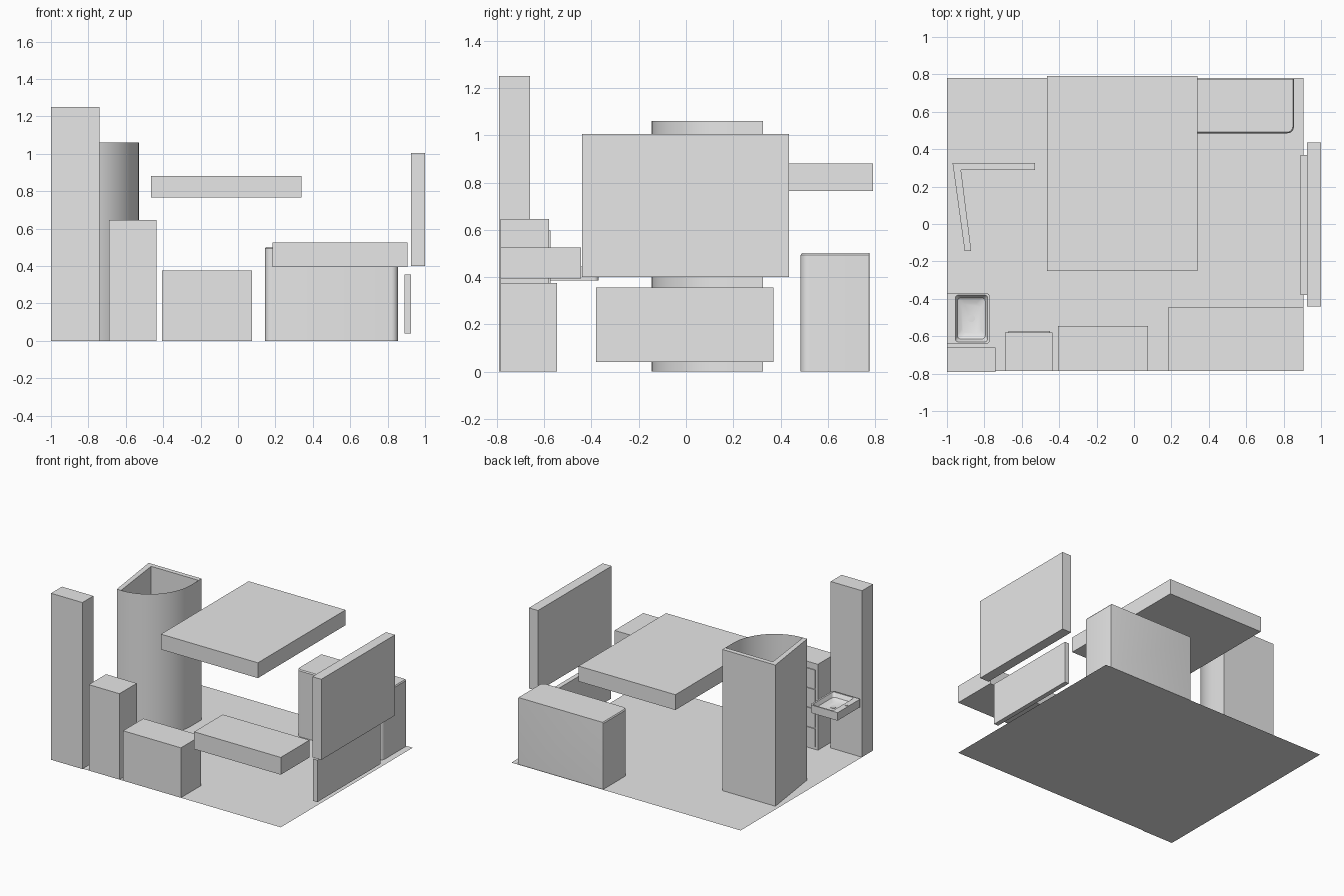
import bpy, bmesh, math

cube = bpy.data.objects.get("Cube")
if cube:
    bpy.data.objects.remove(cube, do_unlink=True)

grey = bpy.data.materials.new("plain_grey")
grey.use_nodes = True
colour = (0.8, 0.8, 0.8, 1)
grey.diffuse_color = colour
grey.node_tree.nodes["Principled BSDF"].inputs["Base Color"].default_value = colour


def loft(name, rings, closed=True, smooth=False):
    """Skin a stack of (outline, height) rings; closed lofts get end caps."""
    bm = bmesh.new()
    loops = [[bm.verts.new((x, y, z)) for x, y in pts] for pts, z in rings]
    count = len(loops[0])
    for low, high in zip(loops, loops[1:]):
        for i in range(count if closed else count - 1):
            j = (i + 1) % count
            bm.faces.new((low[i], low[j], high[j], high[i]))
    if closed:
        bm.faces.new(loops[0][::-1])
        bm.faces.new(loops[-1])
        bmesh.ops.recalc_face_normals(bm, faces=bm.faces)
    mesh = bpy.data.meshes.new(name)
    bm.to_mesh(mesh)
    bm.free()
    mesh.materials.append(grey)
    obj = bpy.data.objects.new(name, mesh)
    bpy.context.collection.objects.link(obj)
    if smooth:
        bpy.ops.object.select_all(action='DESELECT')
        obj.select_set(True)
        bpy.context.view_layer.objects.active = obj
        bpy.ops.object.shade_smooth_by_angle(angle=math.radians(30))
    return obj


def box(name, x0, x1, y0, y1, z0, z1):
    pts = [(x0, y0), (x1, y0), (x1, y1), (x0, y1)]
    return loft(name, [(pts, z0), (pts, z1)])


def arc(cx, cy, r, start, end, n):
    angles = [math.radians(start + (end - start) * i / n) for i in range(n + 1)]
    return [(cx + r * math.cos(a), cy + r * math.sin(a)) for a in angles]


def rounded(x0, x1, y0, y1, radii):
    """Rectangle with one radius per corner, counter-clockwise from x0, y0."""
    corners = [(x0, y0, 1, 1), (x1, y0, -1, 1), (x1, y1, -1, -1), (x0, y1, 1, -1)]
    pts = []
    for k, ((x, y, sx, sy), r) in enumerate(zip(corners, radii)):
        pts += arc(x + sx * r, y + sy * r, r, 180 + 90 * k, 270 + 90 * k, 6)
    return pts


# Floor sheet
loft("floor", [([(-1, -.785), (.905, -.785)], 0)], closed=False)
floor = bpy.data.objects["floor"]
bm = bmesh.new()
bm.faces.new([bm.verts.new((x, y, 0)) for x, y in
              [(-1, -.785), (.905, -.785), (.905, .78), (-1, .78)]])
bm.to_mesh(floor.data)
bm.free()

# Plain blocks
box("tall_column", -1, -.74, -.79, -.66, 0, 1.25)
box("low_bench", -.405, .075, -.785, -.545, 0, .375)
box("floating_bench", .185, .905, -.785, -.445, .395, .525)
box("raised_bed", -.465, .34, -.25, .79, .765, .88)
box("upper_panel", .925, 1, -.44, .435, .4, 1.005)
box("lower_panel", .89, .925, -.38, .37, .04, .355)

# Drawer cabinet with fronts on its inner side
box("drawer_cabinet", -.69, -.435, -.785, -.58, 0, .645)
for i in range(4):
    base = .02 + i * .147
    box(f"drawer_front_{i + 1}", -.67, -.45, -.581, -.573, base, base + .137)

# Rounded cupboard at the back
edge = .006
loft("back_cupboard", [
    (rounded(.145, .855, .485, .775, (.035, .035, .002, .002)), 0),
    (rounded(.145, .855, .485, .775, (.035, .035, .002, .002)), .5 - edge),
    (rounded(.145 + edge, .855 - edge, .485 + edge, .775, (.03, .03, .002, .002)), .502),
], smooth=True)

# Shower cabin: angled wall pair and a thin curved door
walls = [(-.97, .325), (-.905, -.145), (-.87, -.145), (-.925, .29), (-.53, .29), (-.53, .325)]
loft("shower_walls", [(walls, 0), (walls, 1.06)])
door = arc(-.875, .2, .345, -90, 0, 24) + [(-.53, .29)]
loft("shower_door", [(door, 0), (door, 1.06)], closed=False, smooth=True)

# Wash basin with a sunken bowl, drain and tap hole
rim = rounded(-1, -.77, -.64, -.37, (.002, .02, .02, .002))
loft("wash_basin", [
    (rim, .385),
    (rim, .445),
    (rounded(-.955, -.783, -.63, -.38, [.015] * 4), .445),
    (rounded(-.945, -.795, -.615, -.395, [.02] * 4), .415),
    (rounded(-.92, -.82, -.585, -.425, [.025] * 4), .4),
], smooth=True)
for name, x, r, z in (("drain", -.87, .02, .4), ("tap_hole", -.98, .012, .445)):
    ring = arc(x, -.505, r, 0, 337.5, 15)
    loft(name, [(ring, z), (ring, z + .003)], smooth=True)
